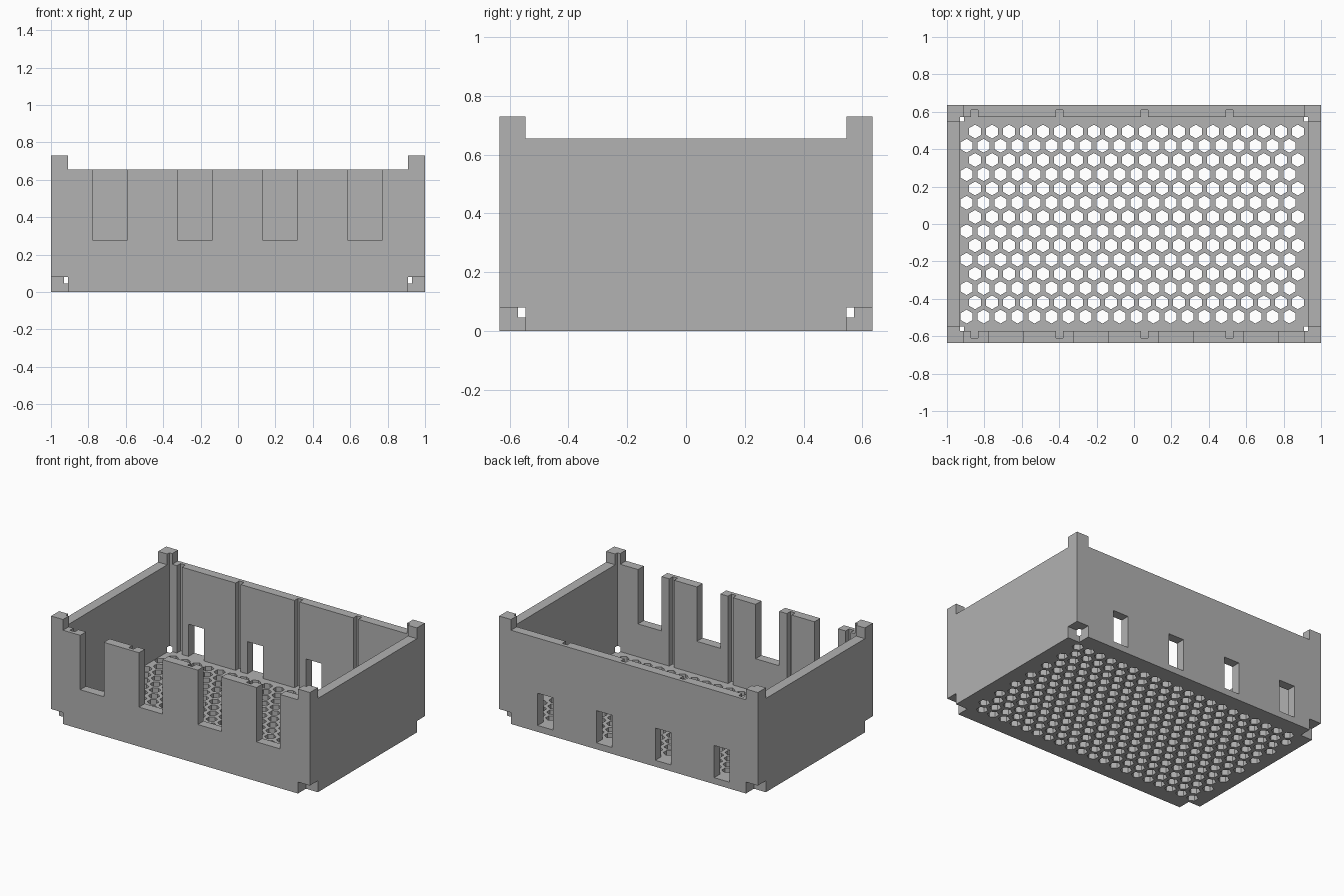
import bpy
import bmesh
from mathutils import Matrix, Vector

cube = bpy.data.objects.get("Cube")
if cube:
    bpy.data.objects.remove(cube, do_unlink=True)

# Main dimensions
HX, HY, RIM, TOP = 1.0, 0.635, 0.655, 0.73
IX, IY, FLOOR = 0.93, 0.571, 0.045
PX, PY, NOTCH = 0.908, 0.547, 0.08
PITCH = 0.4545


def span(x0, x1, y0, y1, z0, z1):
    return Vector((x0, y0, z0)), Vector((x1, y1, z1))


def new_object(name, bm):
    mesh = bpy.data.meshes.new(name)
    bm.to_mesh(mesh)
    bm.free()
    obj = bpy.data.objects.new(name, mesh)
    bpy.context.collection.objects.link(obj)
    return obj


def boxes(name, spans):
    bm = bmesh.new()
    for lo, hi in spans:
        matrix = Matrix.Translation((lo + hi) / 2) @ Matrix.Diagonal((*(hi - lo), 1))
        bmesh.ops.create_cube(bm, size=1, matrix=matrix)
    return new_object(name, bm)


def cut(target, cutter):
    cutter.hide_render = True
    mod = target.modifiers.new(cutter.name, 'BOOLEAN')
    mod.operation = 'DIFFERENCE'
    mod.solver = 'EXACT'
    mod.object = cutter
    bpy.context.view_layer.objects.active = target
    bpy.ops.object.modifier_apply(modifier=mod.name)
    bpy.data.objects.remove(cutter, do_unlink=True)


# Solid block, hollowed out, with the rim lowered between the corner posts
crate = boxes("ventilated_crate", [span(-HX, HX, -HY, HY, 0, TOP)])
cut(crate, boxes("cavity", [span(-IX, IX, -IY, IY, FLOOR, 1)]))
cut(crate, boxes("rim_long", [span(-PX, PX, -1, 1, RIM, 1)]))
cut(crate, boxes("rim_short", [span(-2, 2, -PY, PY, RIM, 1)]))

# Stacking notches under the corners
notches = []
for sx in (-1, 1):
    for sy in (-1, 1):
        xs = sorted((sx * PX, sx * 1.2))
        ys = sorted((sy * PY, sy * 0.8))
        notches.append(span(*xs, *ys, -0.1, NOTCH))
cut(crate, boxes("corner_notches", notches))

# Front slots, rear windows and divider grooves, repeated along the length
slots, windows, grooves = [], [], []
for i in range(4):
    shift = i * PITCH
    x = shift - 0.684
    slots.append(span(x - 0.091, x + 0.091, -0.8, -0.5, 0.275, 1))
    x = shift - 0.722
    windows.append(span(x - 0.06, x + 0.06, 0.5, 0.8, FLOOR, 0.27))
    x = shift - 0.853
    grooves.append(span(x - 0.019, x + 0.019, 0.5, 0.61, FLOOR, 1))
    grooves.append(span(x - 0.019, x + 0.019, -0.61, -0.5, FLOOR, 1))
cut(crate, boxes("front_slots", slots))
cut(crate, boxes("rear_windows", windows))
cut(crate, boxes("divider_grooves", grooves))

# Honeycomb of hexagonal vents through the floor
bm = bmesh.new()
for row in range(14):
    for col in range(20):
        x = -0.895 + col * 0.0908 + (row % 2) * 0.0454
        y = -0.495 + row * 0.0761
        bmesh.ops.create_cone(bm, cap_ends=True, segments=6, radius1=0.037,
                              radius2=0.037, depth=0.2,
                              matrix=Matrix.Translation((x, y, 0)))
cut(crate, new_object("floor_vents", bm))

# Single grey plastic
grey = bpy.data.materials.new("grey_plastic")
grey.use_nodes = True
colour = (0.445, 0.445, 0.445, 1)
grey.diffuse_color = colour
grey.node_tree.nodes["Principled BSDF"].inputs["Base Color"].default_value = colour
crate.data.materials.clear()
crate.data.materials.append(grey)
for face in crate.data.polygons:
    face.material_index = 0
    face.use_smooth = False
